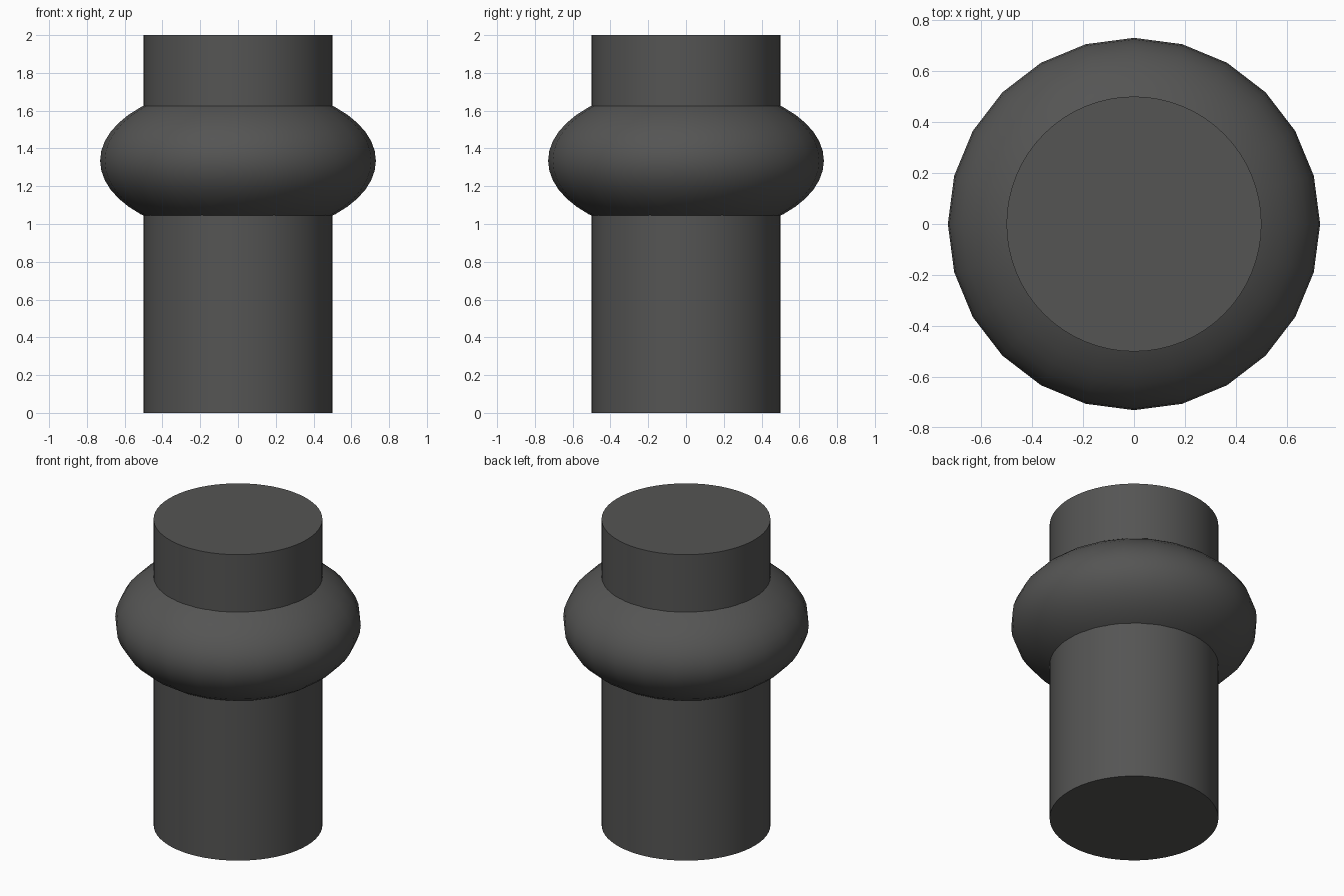
import bpy, math

if "Cube" in bpy.data.objects:
    bpy.data.objects.remove(bpy.data.objects["Cube"])

# Dark charcoal finish shared by both parts
charcoal = bpy.data.materials.new("charcoal")
charcoal.diffuse_color = (0.09, 0.09, 0.088, 1)
charcoal.use_nodes = True
charcoal.node_tree.nodes["Principled BSDF"].inputs["Base Color"].default_value = charcoal.diffuse_color


def finish(obj, name):
    obj.name = name
    obj.data.materials.append(charcoal)
    bpy.ops.object.select_all(action='DESELECT')
    obj.select_set(True)
    bpy.context.view_layer.objects.active = obj
    bpy.ops.object.shade_smooth_by_angle(angle=math.radians(40))


# Straight post
bpy.ops.mesh.primitive_cylinder_add(vertices=64, radius=0.5, depth=2, location=(0, 0, 1))
finish(bpy.context.object, "post")

# Flattened ball forming the bulging collar
bpy.ops.mesh.primitive_uv_sphere_add(segments=24, ring_count=24, radius=1,
                                     location=(0, 0, 1.335), scale=(0.73, 0.73, 0.40))
finish(bpy.context.object, "collar")
